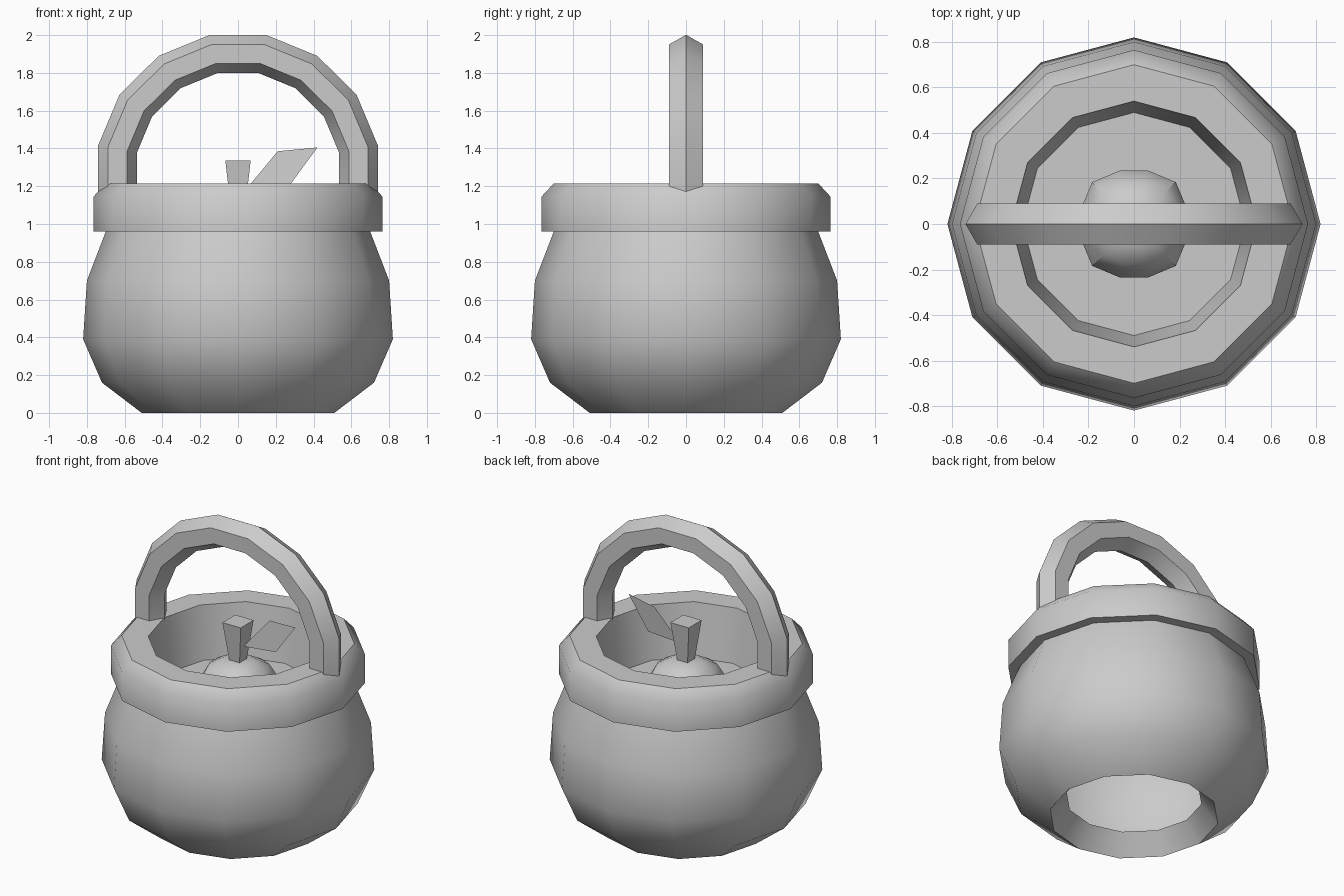
import bpy, bmesh, math

if "Cube" in bpy.data.objects:
    bpy.data.objects.remove(bpy.data.objects["Cube"])


def finish(name, bm, angle=40):
    bmesh.ops.recalc_face_normals(bm, faces=bm.faces)
    me = bpy.data.meshes.new(name)
    bm.to_mesh(me)
    bm.free()
    ob = bpy.data.objects.new(name, me)
    bpy.context.collection.objects.link(ob)
    bpy.ops.object.select_all(action='DESELECT')
    ob.select_set(True)
    bpy.context.view_layer.objects.active = ob
    bpy.ops.object.shade_smooth_by_angle(angle=math.radians(angle))
    return ob


def bridge(bm, a, b):
    n = len(a)
    for i in range(n):
        j = (i + 1) % n
        bm.faces.new((a[i], a[j], b[j], b[i]))


def lathe_rings(bm, profile, sides, turn=0.0, square=0.0):
    rings = []
    for r, z in profile:
        ring = []
        for i in range(sides):
            a = turn + math.tau * i / sides
            k = r * (1 + square * math.sin(2 * a) ** 8)
            ring.append(bm.verts.new((k * math.cos(a), k * math.sin(a), z)))
        rings.append(ring)
    for a, b in zip(rings, rings[1:]):
        bridge(bm, a, b)
    return rings


# Pot shell: turned-in foot, bulging body, overhanging rim, inner wall and flat filling
bm = bmesh.new()
rings = lathe_rings(bm, [
    (0.41, 0.127), (0.51, 0), (0.72, 0.16), (0.82, 0.39), (0.80, 0.70),
    (0.70, 0.96), (0.765, 0.96), (0.765, 1.145), (0.70, 1.215), (0.54, 1.215),
    (0.49, 0.87)], 12)
bm.faces.new(rings[-1])
finish("pot", bm, 48)

# Arched handle: hexagonal section swept along a 16-step circle
bm = bmesh.new()
sections = []
for i in range(-1, 9):
    a = math.radians(11.25 + 22.5 * i)
    sec = []
    for j in range(6):
        t = math.tau * j / 6
        r = 0.643 + 0.103 * math.cos(t)
        sec.append(bm.verts.new((1.012 * r * math.cos(a), 0.103 * math.sin(t),
                                 1.27 + r * math.sin(a))))
    sections.append(sec)
for a, b in zip(sections, sections[1:]):
    bridge(bm, a, b)
bm.faces.new(sections[0])
bm.faces.new(sections[-1])
finish("handle", bm)

# Rounded fruit poking out of the filling
bm = bmesh.new()
rings = lathe_rings(bm, [(0.243, 0.85), (0.243, 0.92), (0.18, 1.035), (0.09, 1.085)],
                    12, math.radians(15), 0.07)
bm.faces.new(rings[-1])
finish("fruit", bm, 35)

# Square stem, wider at the top
bm = bmesh.new()
s = math.sqrt(2)
rings = lathe_rings(bm, [(0.035 * s, 1.06), (0.067 * s, 1.335)], 4, math.pi / 4)
bm.faces.new(rings[0])
bm.faces.new(rings[1])
finish("stem", bm)

# Single flat leaf
bm = bmesh.new()
bm.faces.new([bm.verts.new(p) for p in (
    (0.04, 0, 1.18), (0.21, 0.03, 1.385), (0.42, 0, 1.405), (0.27, 0.01, 1.20))])
finish("leaf", bm)
